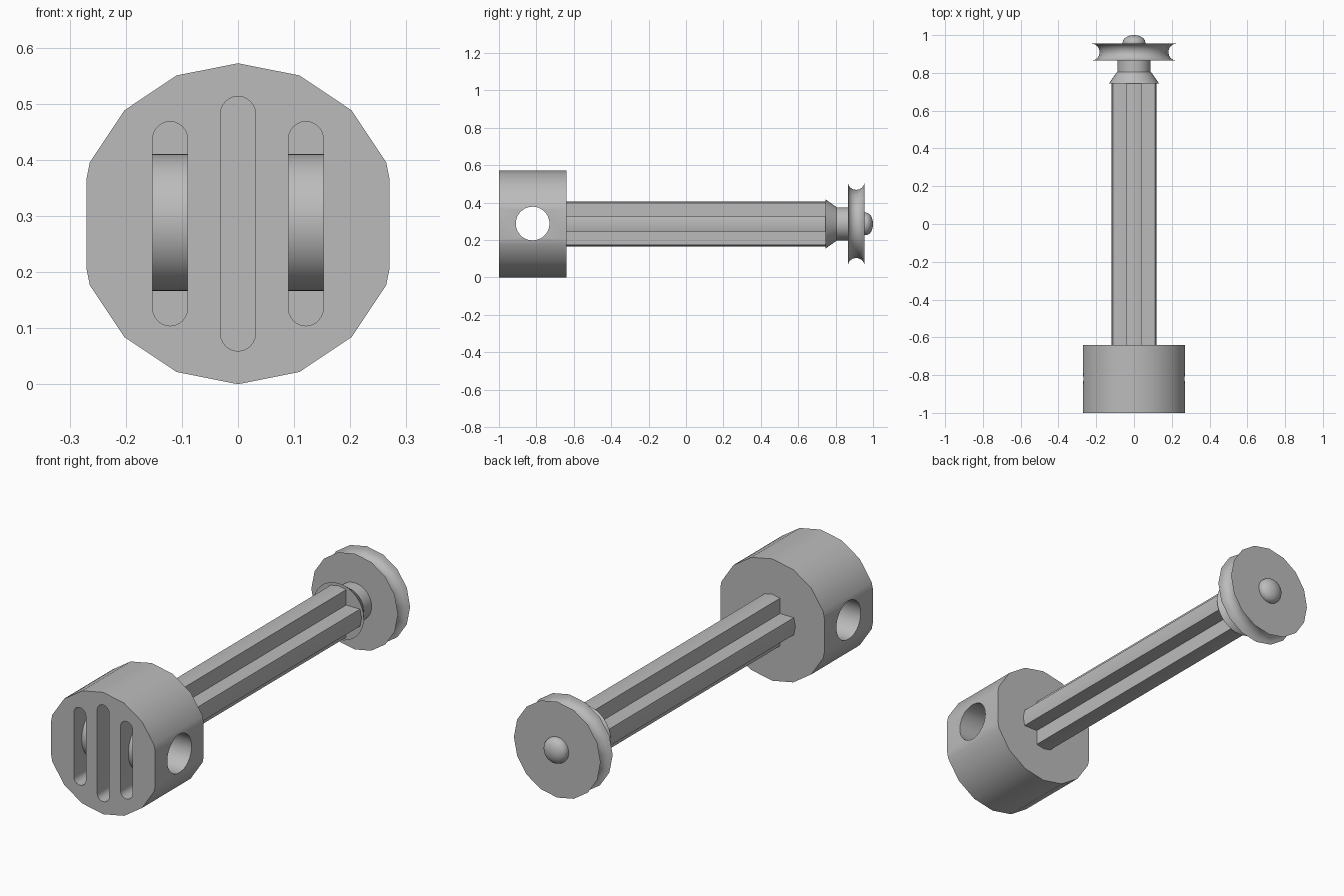
import bpy, bmesh, math
from mathutils import Vector

if "Cube" in bpy.data.objects:
    bpy.data.objects.remove(bpy.data.objects["Cube"])

AXIS_Z = 0.286
grey = bpy.data.materials.new("plain grey")
grey.use_nodes = True
colour = (0.5, 0.5, 0.5, 1)
grey.diffuse_color = colour
grey.node_tree.nodes["Principled BSDF"].inputs["Base Color"].default_value = colour


def finish(name, bm):
    bmesh.ops.recalc_face_normals(bm, faces=bm.faces[:])
    mesh = bpy.data.meshes.new(name)
    bm.to_mesh(mesh)
    bm.free()
    mesh.materials.append(grey)
    obj = bpy.data.objects.new(name, mesh)
    bpy.context.collection.objects.link(obj)
    return obj


def prism(name, outline, y0, y1):
    """Extrude an (x, z) outline along y; z is measured from the main axis."""
    bm = bmesh.new()
    face = bm.faces.new([bm.verts.new((x, y0, z + AXIS_Z)) for x, z in outline])
    new = bmesh.ops.extrude_face_region(bm, geom=[face])["geom"]
    verts = [v for v in new if isinstance(v, bmesh.types.BMVert)]
    bmesh.ops.translate(bm, verts=verts, vec=(0, y1 - y0, 0))
    return finish(name, bm)


def lathe(name, profile, sides, closed=False, along_x=False, centre=(0, 0, AXIS_Z)):
    """Spin (radius, distance) points around the y axis, or the x axis."""
    bm = bmesh.new()
    rings = []
    for r, d in profile:
        ring = []
        for i in range(sides):
            a = math.tau * i / sides
            u, w = r * math.sin(a), r * math.cos(a)
            p = Vector((d, u, w)) if along_x else Vector((u, d, w))
            ring.append(bm.verts.new(p + Vector(centre)))
        rings.append(ring)
    pairs = list(zip(rings, rings[1:]))
    if closed:
        pairs.append((rings[-1], rings[0]))
    else:
        bm.faces.new(rings[0])
        bm.faces.new(rings[-1])
    for a, b in pairs:
        for i in range(sides):
            j = (i + 1) % sides
            bm.faces.new((a[i], a[j], b[j], b[i]))
    return finish(name, bm)


def cut(obj, cutter):
    mod = obj.modifiers.new("cut", "BOOLEAN")
    mod.operation = "DIFFERENCE"
    mod.solver = "EXACT"
    mod.object = cutter
    bpy.context.view_layer.update()
    result = obj.evaluated_get(bpy.context.evaluated_depsgraph_get())
    mesh = bpy.data.meshes.new_from_object(result)
    obj.modifiers.clear()
    obj.data = mesh
    bpy.data.objects.remove(cutter)


def slot_outline(x, half_height, half_width=0.031, steps=12):
    points = []
    for side in (1, -1):
        for i in range(steps + 1):
            a = math.pi * i / steps
            points.append((x + side * half_width * math.cos(a),
                           side * (half_height - half_width + half_width * math.sin(a))))
    return points


# Head: sixteen-sided block with flattened flanks
R = 0.286
outline = [(R * math.sin(math.tau * i / 16), R * math.cos(math.tau * i / 16)) for i in range(16)]
head = prism("head", outline, -1, -0.64)
bm = bmesh.new()
bm.from_mesh(head.data)
for side in (1, -1):
    res = bmesh.ops.bisect_plane(bm, geom=bm.verts[:] + bm.edges[:] + bm.faces[:],
                                 plane_co=(side * 0.27, 0, 0), plane_no=(side, 0, 0), clear_outer=True)
    rim = [e for e in res["geom_cut"] if isinstance(e, bmesh.types.BMEdge)]
    bmesh.ops.holes_fill(bm, edges=rim)
bmesh.ops.recalc_face_normals(bm, faces=bm.faces[:])
bm.to_mesh(head.data)
bm.free()

# Cross hole and three front slots
HOLE = (0, -0.82, 0.288)
cut(head, lathe("hole_cutter", [(0.09, -0.5), (0.09, 0.5)], 48, along_x=True, centre=HOLE))
for x, half in ((-0.121, 0.182), (0, 0.227), (0.121, 0.182)):
    cut(head, prism("slot_cutter", slot_outline(x, half), -1.1, -0.69))

# Rings lining the cross hole inside the outer slots
parts = [head]
for name, x in (("right_ring", -0.121), ("left_ring", 0.121)):
    section = [(0.09, x - 0.031), (0.122, x - 0.031), (0.122, x + 0.031), (0.09, x + 0.031)]
    parts.append(lathe(name, section, 48, closed=True, along_x=True, centre=HOLE))

# Shaft: cross section with slightly pointed arm ends
arm = [(-0.04, 0.112), (0, 0.12), (0.04, 0.112), (0.04, 0.04)]
cross = []
for turn in range(4):
    for x, z in arm:
        for _ in range(turn):
            x, z = z, -x
        cross.append((x, z))
parts.append(prism("shaft", cross, -0.645, 0.75))

# Flared collar and neck
parts.append(lathe("collar", [(0.132, 0.745), (0.09, 0.805), (0.088, 0.805), (0.088, 0.87)], 32))

# Grooved end disc
groove = []
for i in range(9):
    a = math.pi * i / 8
    groove.append((0.225 - 0.043 * math.sin(a), 0.91 - 0.045 * math.cos(a)))
parts.append(lathe("grooved_disc", groove, 16))

# Rounded end cap
dome = [(0.06, 0.95)]
for i in range(8):
    a = math.pi / 2 * i / 8
    dome.append((0.06 * math.cos(a), 0.962 + 0.038 * math.sin(a)))
dome.append((0.002, 1.0))
parts.append(lathe("end_cap", dome, 32))

# Smooth shading with sharp edges kept
bpy.ops.object.select_all(action="DESELECT")
for obj in parts:
    obj.select_set(True)
bpy.context.view_layer.objects.active = head
bpy.ops.object.shade_smooth_by_angle(angle=math.radians(30))
